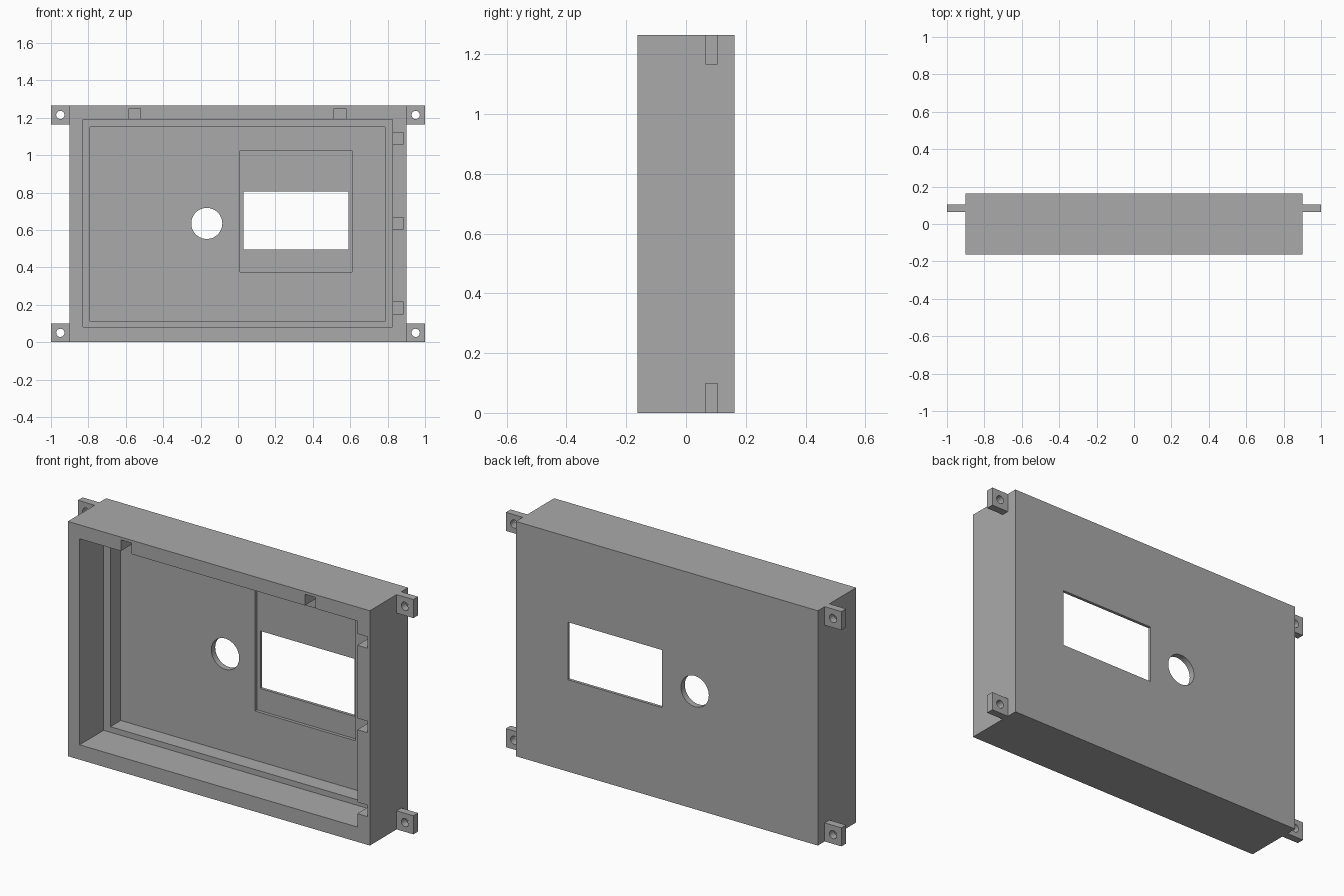
import bpy
import math

cube = bpy.data.objects.get("Cube")
if cube:
    bpy.data.objects.remove(cube, do_unlink=True)

W, H, D = 0.90, 1.265, 0.163   # half width, height, half depth
FRONT = -D - 0.05              # cutters start ahead of the open front

grey = bpy.data.materials.new("plain grey")
grey.use_nodes = True
grey.diffuse_color = (0.4, 0.4, 0.4, 1)
grey.node_tree.nodes["Principled BSDF"].inputs["Base Color"].default_value = (0.4, 0.4, 0.4, 1)


def box(name, x0, x1, y0, y1, z0, z1):
    bpy.ops.mesh.primitive_cube_add(
        size=1, location=((x0 + x1) / 2, (y0 + y1) / 2, (z0 + z1) / 2))
    ob = bpy.context.object
    ob.name = name
    ob.scale = (x1 - x0, y1 - y0, z1 - z0)
    bpy.ops.object.transform_apply(location=True, rotation=False, scale=True)
    ob.data.materials.append(grey)
    return ob


def rod(name, x, z, r, sides):
    bpy.ops.mesh.primitive_cylinder_add(
        vertices=sides, radius=r, depth=1, location=(x, 0, z),
        rotation=(math.pi / 2, 0, 0))
    ob = bpy.context.object
    ob.name = name
    ob.data.materials.append(grey)
    return ob


def cut(target, cutter):
    cutter.hide_render = True
    mod = target.modifiers.new("cut", 'BOOLEAN')
    mod.operation = 'DIFFERENCE'
    mod.solver = 'EXACT'
    mod.object = cutter
    bpy.ops.object.select_all(action='DESELECT')
    target.select_set(True)
    bpy.context.view_layer.objects.active = target
    bpy.ops.object.modifier_apply(modifier=mod.name)
    bpy.data.objects.remove(cutter, do_unlink=True)


def smooth(ob):
    bpy.ops.object.select_all(action='DESELECT')
    ob.select_set(True)
    bpy.context.view_layer.objects.active = ob
    bpy.ops.object.shade_smooth_by_angle(angle=math.radians(30))


# Shell with a stepped cavity open to the front
shell = box("enclosure_shell", -W, W, -D, D, 0, H)
cut(shell, box("outer_cavity", -0.83, 0.825, FRONT, 0.042, 0.08, 1.19))
cut(shell, box("inner_cavity", -0.79, 0.785, FRONT, 0.13, 0.11, 1.15))

# Screen recess, screen window and round button hole in the back wall
cut(shell, box("screen_recess", 0.01, 0.61, 0, 0.147, 0.375, 1.025))
cut(shell, box("screen_window", 0.03, 0.59, 0, 0.3, 0.495, 0.805))
cut(shell, rod("button_hole", -0.167, 0.635, 0.083, 48))

# Notches in the front rim: two on top, three on the left side
for x in (-0.552, 0.545):
    cut(shell, box("top_notch", x - 0.032, x + 0.032, FRONT, -0.06, 1.1, 1.25))
for z in (0.183, 0.635, 1.09):
    cut(shell, box("side_notch", 0.75, 0.885, FRONT, -0.06, z - 0.031, z + 0.031))
smooth(shell)

# Drilled mounting tabs at the four corners
for side, sx in (("right", -1), ("left", 1)):
    for level, z in (("lower", 0.0), ("upper", H - 0.1)):
        x0, x1 = sorted((sx * W, sx * 1.0))
        tab = box(f"{level}_{side}_mounting_tab", x0, x1, 0.065, 0.105, z, z + 0.1)
        cut(tab, rod("screw_hole", sx * 0.95, z + 0.05, 0.022, 24))
        smooth(tab)
